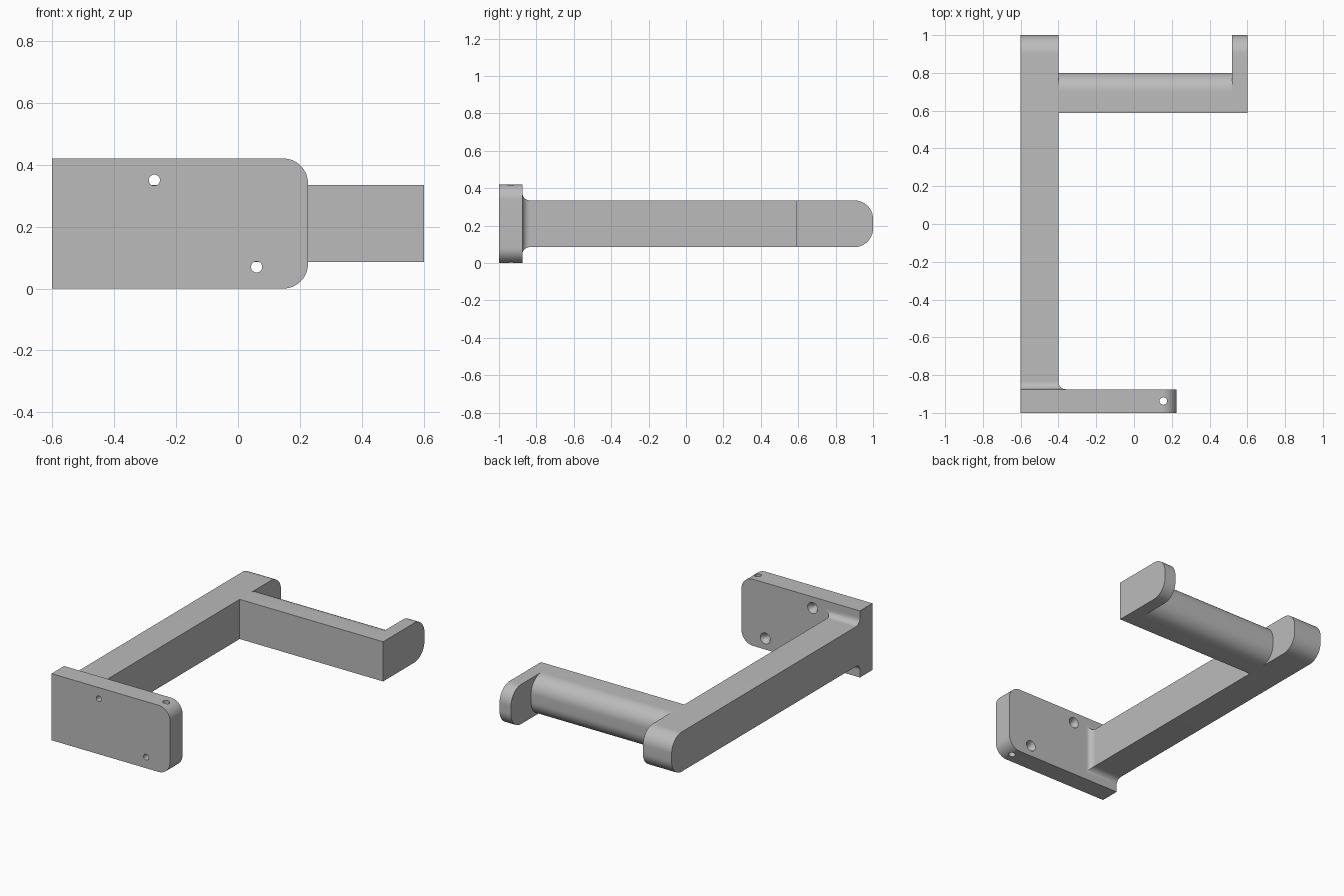
import bpy, bmesh, math
from mathutils import Matrix, Vector

cube = bpy.data.objects.get("Cube")
if cube:
    bpy.data.objects.remove(cube, do_unlink=True)

grey = bpy.data.materials.new("plain grey")
grey.use_nodes = True
colour = (0.5, 0.5, 0.5, 1)
grey.diffuse_color = colour
grey.node_tree.nodes["Principled BSDF"].inputs["Base Color"].default_value = colour

Z_LOW, Z_HIGH = 0.085, 0.335      # height range of the arm and hook
ARM_LEFT, ARM_RIGHT = -0.6, -0.4
PLATE_BACK = -0.875


def make_object(name, bm):
    bmesh.ops.recalc_face_normals(bm, faces=bm.faces)
    mesh = bpy.data.meshes.new(name)
    bm.to_mesh(mesh)
    bm.free()
    mesh.materials.append(grey)
    obj = bpy.data.objects.new(name, mesh)
    bpy.context.collection.objects.link(obj)
    return obj


def smooth(obj):
    bpy.ops.object.select_all(action="DESELECT")
    obj.select_set(True)
    bpy.context.view_layer.objects.active = obj
    bpy.ops.object.shade_smooth_by_angle(angle=math.radians(30))


def loft(name, rings):
    """Skin a list of equal-length rings and cap both ends."""
    bm = bmesh.new()
    loops = [[bm.verts.new(p) for p in ring] for ring in rings]
    n = len(loops[0])
    for a, b in zip(loops, loops[1:]):
        for i in range(n):
            j = (i + 1) % n
            bm.faces.new((a[i], a[j], b[j], b[i]))
    bm.faces.new(loops[0])
    bm.faces.new(loops[-1])
    return make_object(name, bm)


def round_end(u0, u1, v0, v1, r, steps=16):
    """Rectangle outline whose two corners at u1 are rounded."""
    pts = [(u0, v1), (u0, v0)]
    for centre_v, start in ((v0 + r, -90), (v1 - r, 0)):
        for i in range(steps + 1):
            t = math.radians(start + 90 * i / steps)
            pts.append((u1 - r + r * math.cos(t), centre_v + r * math.sin(t)))
    return pts


def side_prism(name, x0, x1, y0, y1, r=0.1):
    outline = round_end(y0, y1, Z_LOW, Z_HIGH, r)
    obj = loft(name, [[(x, y, z) for y, z in outline] for x in (x0, x1)])
    smooth(obj)
    return obj


def drill(target, centre, axis, r1, r2, depth):
    """Cut a straight or tapered hole centred on a point."""
    bm = bmesh.new()
    turn = Vector((0, 0, 1)).rotation_difference(Vector(axis)).to_matrix().to_4x4()
    bmesh.ops.create_cone(bm, cap_ends=True, segments=32, radius1=r1, radius2=r2,
                          depth=depth, matrix=Matrix.Translation(centre) @ turn)
    cutter = make_object("hole_cutter", bm)
    mod = target.modifiers.new("hole", "BOOLEAN")
    mod.operation = "DIFFERENCE"
    mod.solver = "EXACT"
    mod.object = cutter
    bpy.ops.object.select_all(action="DESELECT")
    bpy.context.view_layer.objects.active = target
    bpy.ops.object.modifier_apply(modifier=mod.name)
    bpy.data.objects.remove(cutter, do_unlink=True)


# Mounting plate with two countersunk screw holes and one vertical hole
outline = round_end(ARM_LEFT, 0.226, 0, 0.42, 0.08)
plate = loft("mounting_plate", [[(x, y, z) for x, z in outline] for y in (-1, PLATE_BACK)])
for x, z in ((-0.27, 0.35), (0.06, 0.07)):
    drill(plate, (x, -0.94, z), (0, 1, 0), 0.018, 0.018, 0.3)
    drill(plate, (x, PLATE_BACK - 0.01, z), (0, 1, 0), 0.018, 0.04, 0.04)
drill(plate, (0.155, -0.937, 0.21), (0, 0, 1), 0.02, 0.02, 0.6)
smooth(plate)

# Concave fillet where the arm meets the plate
FILLET = 0.04
rings = []
for i in range(13):
    t = math.radians(90 * i / 12)
    y = PLATE_BACK + FILLET * (1 - math.cos(t))
    d = FILLET * (1 - math.sin(t))
    rings.append([(ARM_LEFT, y, Z_LOW - d), (ARM_RIGHT + d, y, Z_LOW - d),
                  (ARM_RIGHT + d, y, Z_HIGH + d), (ARM_LEFT, y, Z_HIGH + d)])
smooth(loft("arm_fillet", rings))

# Long arm, cross bar and end post
side_prism("arm", ARM_LEFT, ARM_RIGHT, PLATE_BACK + FILLET, 1)
side_prism("cross_bar", ARM_RIGHT, 0.52, 0.588, 0.8)
side_prism("end_post", 0.52, 0.6, 0.588, 1)
